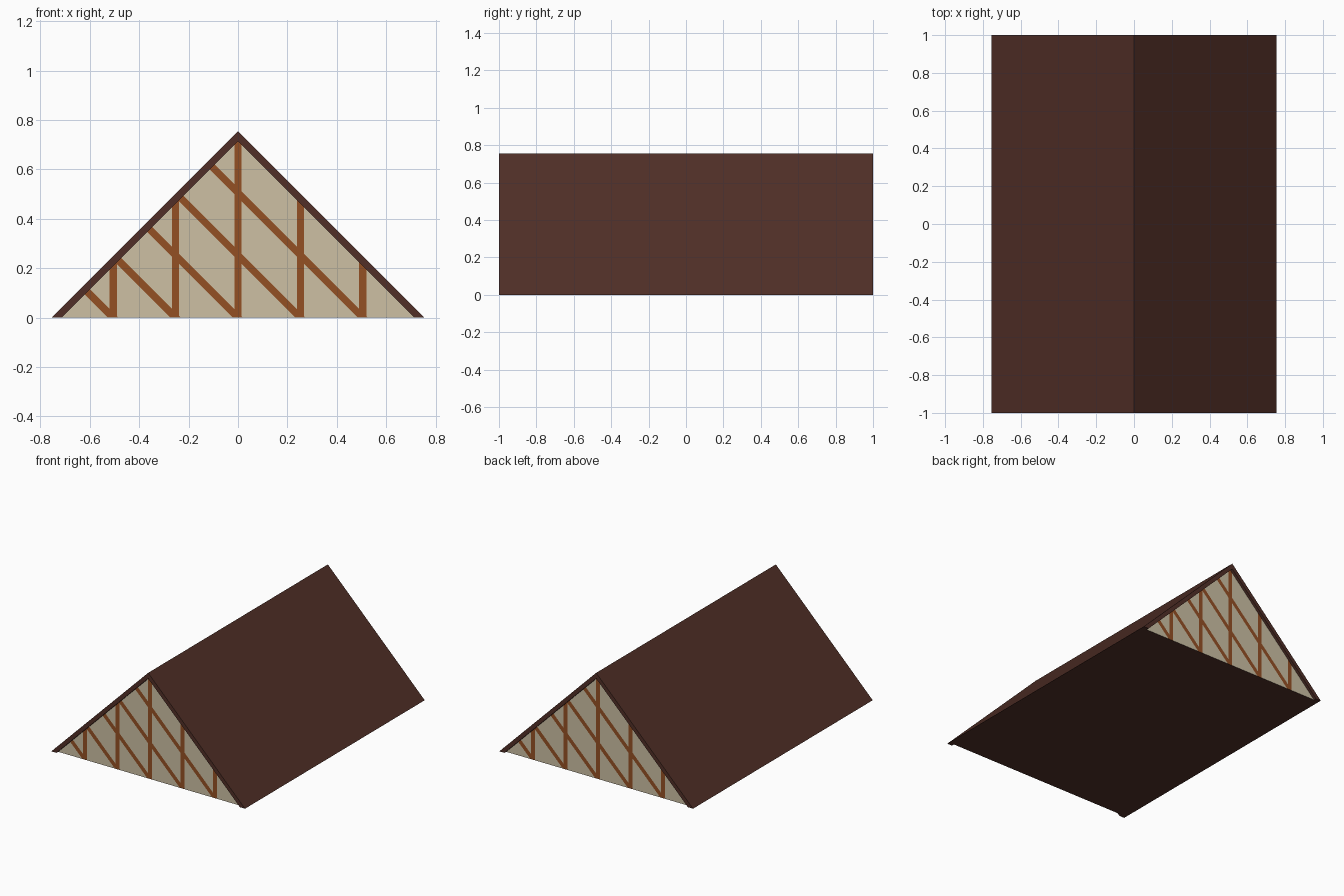
import bpy, bmesh, math
from mathutils import Vector

if "Cube" in bpy.data.objects:
    bpy.data.objects.remove(bpy.data.objects["Cube"])

HALF, SLAB, LENGTH, RECESS = 0.755, 0.04, 1.0, 0.02
INNER = HALF - SLAB
BEAMS = (-0.506, -0.253, 0.0, 0.253, 0.506)   # beam feet along the gable base
BEAM_W, DIAG_W = 0.015, 0.0205                # half widths (diagonal measured along x)


def material(name, srgb):
    m = bpy.data.materials.new(name)
    lin = [((c / 255 + 0.055) / 1.055) ** 2.4 for c in srgb]
    m.diffuse_color = (*lin, 1)
    m.use_nodes = True
    m.node_tree.nodes["Principled BSDF"].inputs["Base Color"].default_value = m.diffuse_color
    return m


ROOF = material("dark brown roof", (81, 47, 39))
PLASTER = material("cream plaster", (205, 192, 164))
TIMBER = material("orange brown timber", (148, 80, 36))


def make_object(name, bm, mats):
    me = bpy.data.meshes.new(name)
    bm.to_mesh(me)
    bm.free()
    for m in mats:
        me.materials.append(m)
    ob = bpy.data.objects.new(name, me)
    bpy.context.collection.objects.link(ob)
    return ob


# Roof: two sloping slabs meeting at the ridge, extruded along y
def roof_slab(name, side):
    bm = bmesh.new()
    profile = [(HALF, 0), (0, HALF), (0, INNER), (INNER, 0)]
    face = bm.faces.new([bm.verts.new((side * x, -LENGTH, z)) for x, z in profile])
    ext = bmesh.ops.extrude_face_region(bm, geom=[face])
    verts = [g for g in ext["geom"] if isinstance(g, bmesh.types.BMVert)]
    bmesh.ops.translate(bm, verts=verts, vec=(0, 2 * LENGTH, 0))
    # drop the hidden faces where the slabs meet
    bmesh.ops.recalc_face_normals(bm, faces=bm.faces)
    inside = [f for f in bm.faces if all(abs(v.co.x) < 1e-6 for v in f.verts)]
    bmesh.ops.delete(bm, geom=inside, context='FACES_ONLY')
    return make_object(name, bm, [ROOF])


roof_slab("roof_slab_right", 1)
roof_slab("roof_slab_left", -1)


# Gable wall: triangle cut along the beam edges, coloured by position
def gable(name, turn):
    bm = bmesh.new()
    y = -LENGTH + RECESS
    bm.faces.new([bm.verts.new(p) for p in ((-INNER, y, 0), (INNER, y, 0), (0, y, INNER))])
    for c in BEAMS:
        for normal, half in (((1, 0, 0), BEAM_W), ((1, 0, 1), DIAG_W)):
            for s in (-1, 1):
                bmesh.ops.bisect_plane(bm, geom=bm.verts[:] + bm.edges[:] + bm.faces[:],
                                       plane_co=(c + s * half, y, 0),
                                       plane_no=Vector(normal).normalized(), dist=1e-6)
    for f in bm.faces:
        p = f.calc_center_median()
        upright = any(abs(p.x - c) < BEAM_W for c in BEAMS)
        brace = any(abs(p.x + p.z - c) < DIAG_W for c in BEAMS)
        f.material_index = 1 if upright or brace else 0
    ob = make_object(name, bm, [PLASTER, TIMBER])
    ob.rotation_euler.z = turn


gable("gable_front", 0)
gable("gable_back", math.pi)

# Underside panel closing the roof space
bm = bmesh.new()
ye = LENGTH - RECESS
bm.faces.new([bm.verts.new(p) for p in
              ((-INNER, -ye, 0), (-INNER, ye, 0), (INNER, ye, 0), (INNER, -ye, 0))])
make_object("underside", bm, [ROOF])
